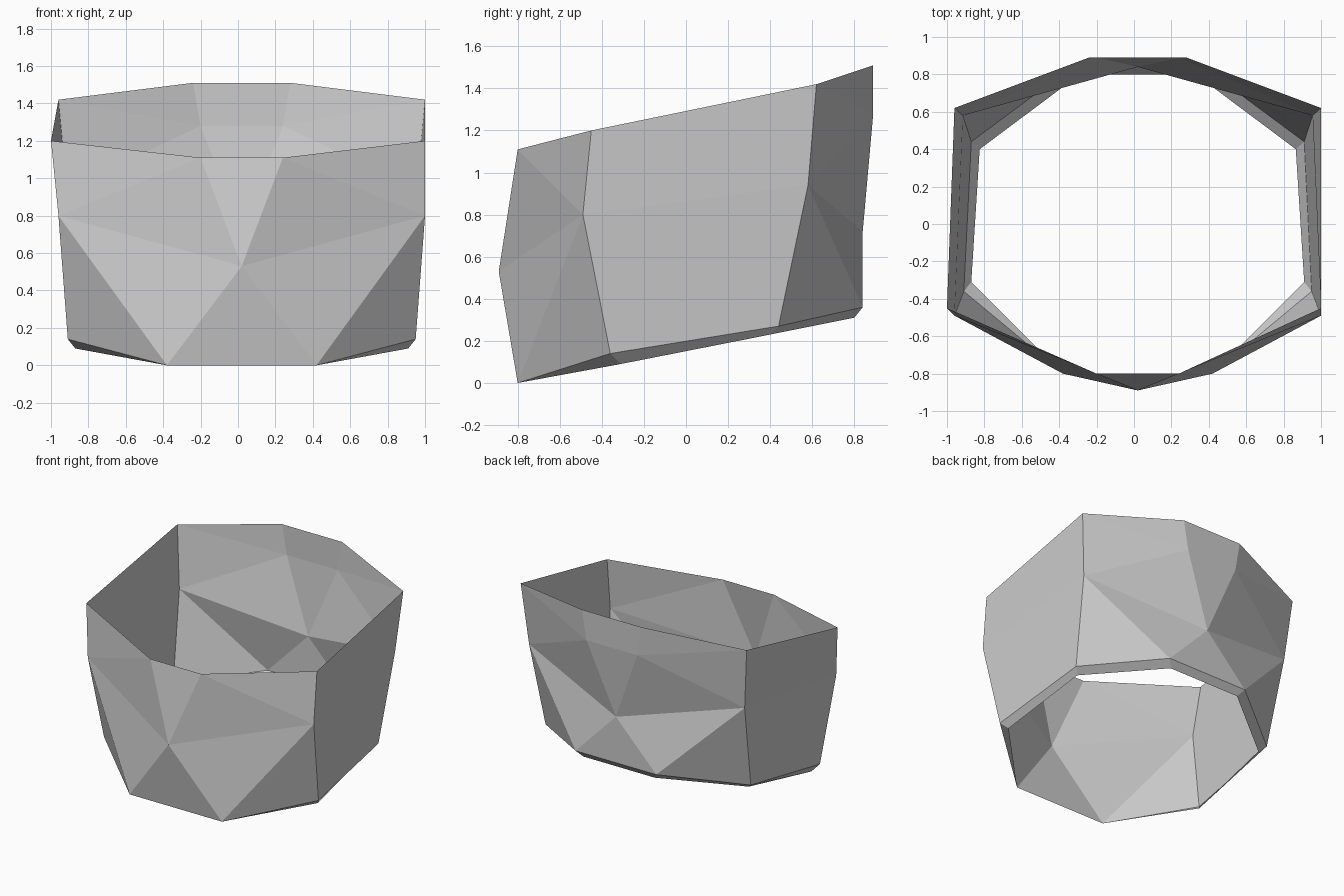
import bpy
import bmesh
from mathutils import Vector

cube = bpy.data.objects.get("Cube")
if cube:
    bpy.data.objects.remove(cube, do_unlink=True)

AXIS = 0.02  # the band is mirrored about this x position

# Corner points of one half, as distance from the axis, depth and height
POINTS = {
    "front_top": (0.22, -0.80, 1.11),
    "front_base": (0.40, -0.80, 0.0),
    "near_top": (0.98, -0.45, 1.20),
    "near_mid": (0.98, -0.49, 0.80),
    "near_base": (0.93, -0.36, 0.14),
    "near_lip": (0.89, -0.31, 0.09),
    "far_top": (0.98, 0.62, 1.42),
    "far_mid": (0.935, 0.58, 0.94),
    "far_base": (0.89, 0.44, 0.27),
    "far_lip": (0.845, 0.40, 0.23),
    "back_top": (0.26, 0.89, 1.51),
    "back_upper": (0.22, 0.89, 1.28),
    "back_base": (0.35, 0.84, 0.36),
    "back_lip": (0.31, 0.80, 0.31),
}
CENTRES = {"front_mid": (0, -0.89, 0.53), "back_mid": (0, 0.84, 0.72)}

# Facets repeated on both halves
WALL = [
    "near_top front_top near_mid", "front_top front_mid near_mid",
    "near_mid front_mid front_base", "near_mid front_base near_base",
    "near_top near_mid far_mid far_top", "near_mid near_base far_base far_mid",
    "far_top back_upper back_top", "far_top far_mid back_upper",
    "far_mid back_mid back_upper", "far_mid back_base back_mid",
    "far_mid far_base back_base",
]
LIP = [
    "front_base near_lip near_base", "near_base near_lip far_lip far_base",
    "far_base far_lip back_lip back_base",
]
# Facets that span both halves
SPAN = [
    "front_top front_mid", "front_base front_mid", "back_top back_upper",
    "back_upper back_mid", "back_base back_mid", "back_base back_lip",
]

bm = bmesh.new()
middle = {n: bm.verts.new(Vector(p) + Vector((AXIS, 0, 0))) for n, p in CENTRES.items()}
halves = []
for side in (1, -1):
    corner = dict(middle)
    for name, (x, y, z) in POINTS.items():
        corner[name] = bm.verts.new((AXIS + side * x, y, z))
    halves.append(corner)
    for facet in WALL + LIP:
        bm.faces.new([corner[n] for n in facet.split()][::side])

# The rim flares a little further on one side
halves[1]["near_top"].co.x = -1

left, right = halves
for facet in SPAN:
    a, b = facet.split()
    loop = [left[a], right[a], right[b], left[b]]
    bm.faces.new(list(dict.fromkeys(loop)))
bmesh.ops.recalc_face_normals(bm, faces=bm.faces)

mesh = bpy.data.meshes.new("faceted_band")
bm.to_mesh(mesh)
bm.free()

grey = bpy.data.materials.new("light_grey")
grey.use_nodes = True
colour = (0.6, 0.6, 0.6, 1)
grey.diffuse_color = colour
grey.node_tree.nodes["Principled BSDF"].inputs["Base Color"].default_value = colour
mesh.materials.append(grey)

band = bpy.data.objects.new("faceted_band", mesh)
bpy.context.collection.objects.link(band)
